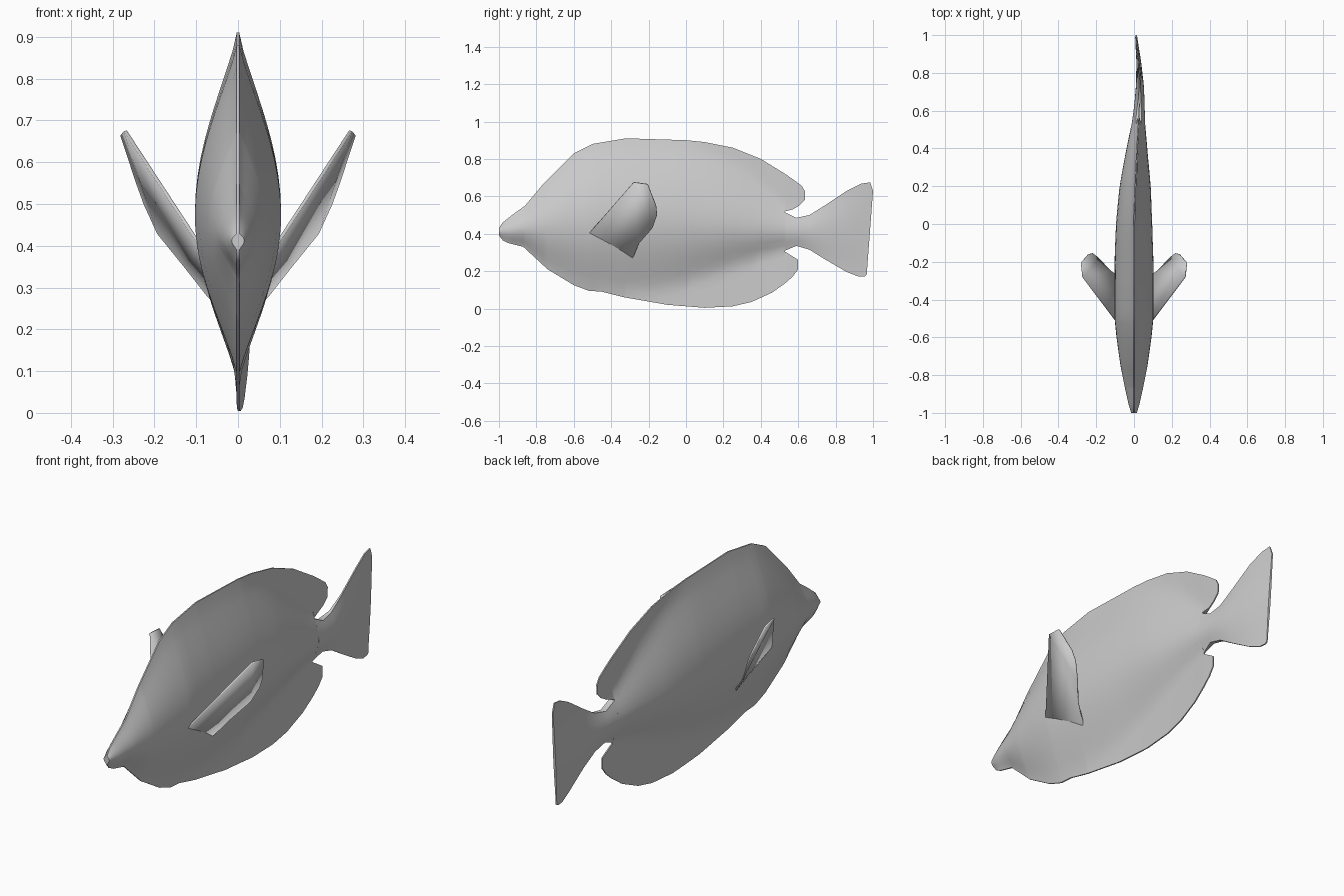
import bpy
import bmesh
import math
from mathutils import Vector

cube = bpy.data.objects.get("Cube")
if cube:
    bpy.data.objects.remove(cube, do_unlink=True)

material = bpy.data.materials.new("plain grey")
material.use_nodes = True
grey = (0.6, 0.6, 0.6, 1)
material.diffuse_color = grey
material.node_tree.nodes["Principled BSDF"].inputs["Base Color"].default_value = grey

# Side profile of the body with its long dorsal and anal fins: (y, z)
TOP = [(-1, .43), (-.98, .46), (-.93, .5), (-.86, .55), (-.76, .67), (-.6, .83), (-.5, .88),
       (-.32, .91), (0, .9), (.1, .89), (.25, .86), (.4, .8), (.53, .72), (.62, .655)]
BOTTOM = [(-1, .39), (-.98, .365), (-.95, .35), (-.87, .33), (-.74, .21), (-.6, .125),
          (-.52, .095), (-.45, .09), (-.33, .06), (-.1, .02), (.1, .004), (.25, .012),
          (.35, .035), (.46, .085), (.53, .135), (.6, .21)]
# Extent of the thick flesh, half width and sideways bend along the body
FLESH_TOP = [(-1, .92), (0, .9), (.2, .82), (.4, .66), (.55, .52), (.66, .5), (.86, .63), (1, .68)]
FLESH_BOTTOM = [(-1, 0), (-.5, .06), (-.1, .1), (.2, .2), (.4, .28), (.55, .33), (.7, .28),
                (.86, .19), (1, .17)]
MIDDLE = [(-1, .41), (-.7, .45), (-.4, .48), (0, .47), (.3, .44), (.6, .41), (1, .42)]
WIDTH = [(-1, .012), (-.95, .027), (-.8, .06), (-.65, .085), (-.5, .1), (-.2, .1), (0, .093),
         (.2, .08), (.4, .052), (.55, .03), (.7, .02), (.85, .01), (1, .002)]
BEND = [(-1, 0), (0, 0), (.2, .006), (.4, .015), (.6, .028), (.75, .033), (.88, .025), (1, .008)]


def lookup(curve, y):
    """Linear interpolation along a list of points."""
    if y <= curve[0][0]:
        return curve[0][1]
    for (a, p), (b, q) in zip(curve, curve[1:]):
        if y <= b:
            return p + (q - p) * (y - a) / (b - a)
    return curve[-1][1]


def soft(curve, y, reach=.06):
    """Interpolation with the corners rounded off."""
    return sum(lookup(curve, y + k * reach) for k in (-1, 0, 1)) / 3


def half_thickness(y, z):
    middle = soft(MIDDLE, y)
    if z > middle:
        limit = min(soft(FLESH_TOP, y), lookup(TOP, y))
    else:
        limit = max(soft(FLESH_BOTTOM, y), lookup(BOTTOM, y))
    u = min(abs(z - middle) / max(abs(limit - middle), .01), 1)
    return .003 + lookup(WIDTH, y) * math.cos(u * math.pi / 2) ** 1.2


def finish(name, bm):
    bmesh.ops.recalc_face_normals(bm, faces=bm.faces)
    mesh = bpy.data.meshes.new(name)
    bm.to_mesh(mesh)
    bm.free()
    mesh.materials.append(material)
    obj = bpy.data.objects.new(name, mesh)
    bpy.context.collection.objects.link(obj)
    bpy.ops.object.select_all(action="DESELECT")
    obj.select_set(True)
    bpy.context.view_layer.objects.active = obj
    bpy.ops.object.shade_smooth_by_angle(angle=math.radians(40))
    return obj


def slab(name, stations, steps):
    """Loft closed rings, each spanning a low and a high (y, z) point."""
    bm = bmesh.new()
    rings = []
    for low, high in stations:
        low, high = Vector(low), Vector(high)
        sides = {1: [], -1: []}
        for i in range(steps + 1):
            y, z = low.lerp(high, i / steps)
            for side in sides:
                x = soft(BEND, y) + side * half_thickness(y, z)
                sides[side].append(bm.verts.new((x, y, z)))
        rings.append(sides[1] + sides[-1][::-1])
    for a, b in zip(rings, rings[1:]):
        for i in range(len(a)):
            j = (i + 1) % len(a)
            bm.faces.new((a[i], a[j], b[j], b[i]))
    for ring in (rings[0], rings[-1]):
        half = len(ring) // 2
        for i in range(half - 1):
            bm.faces.new((ring[i], ring[i + 1], ring[-2 - i], ring[-1 - i]))
    return finish(name, bm)


# Body, from the snout to where the fins part from the tail root
ys = sorted({y for y, z in TOP + BOTTOM if y <= .53} | {-.2, 0.03, .18, .5})
slab("body", [((y, lookup(BOTTOM, y)), (y, lookup(TOP, y))) for y in ys], 20)

# Free rear lobes of the dorsal and anal fins
slab("dorsal_fin_lobe", [((.53, .52), (.53, .72)), ((.57, .53), (.58, .685)),
                         ((.605, .55), (.62, .655)), ((.635, .58), (.637, .625))], 5)
slab("anal_fin_lobe", [((.53, .135), (.52, .31)), ((.57, .17), (.56, .285)),
                       ((.6, .21), (.6, .26))], 5)

# Tail root and spreading tail fin
tail_top = [(.53, .515), (.59, .485), (.66, .5), (.74, .55), (.86, .63), (.935, .667),
            (.985, .675), (1, .63)]
tail_bottom = [(.53, .31), (.59, .335), (.66, .315), (.74, .265), (.86, .195), (.92, .172),
               (.955, .172), (.966, .18)]
slab("tail", list(zip(tail_bottom, tail_top)), 12)

# Pectoral fins: thin blades sweeping up and outwards
blade = [(.05, -.5, .35), (.09, -.52, .4), (.27, -.28, .675), (.278, -.205, .665),
         (.24, -.16, .55), (.222, -.155, .5), (.19, -.18, .43), (.125, -.25, .35),
         (.07, -.28, .28), (.04, -.31, .25)]
for name, side in (("left_pectoral_fin", 1), ("right_pectoral_fin", -1)):
    bm = bmesh.new()
    bm.faces.new([bm.verts.new((side * x, y, z)) for x, y, z in blade])
    bmesh.ops.triangulate(bm, faces=bm.faces)
    fin = finish(name, bm)
    solid = fin.modifiers.new("thickness", "SOLIDIFY")
    solid.thickness = .008
    solid.offset = 0
